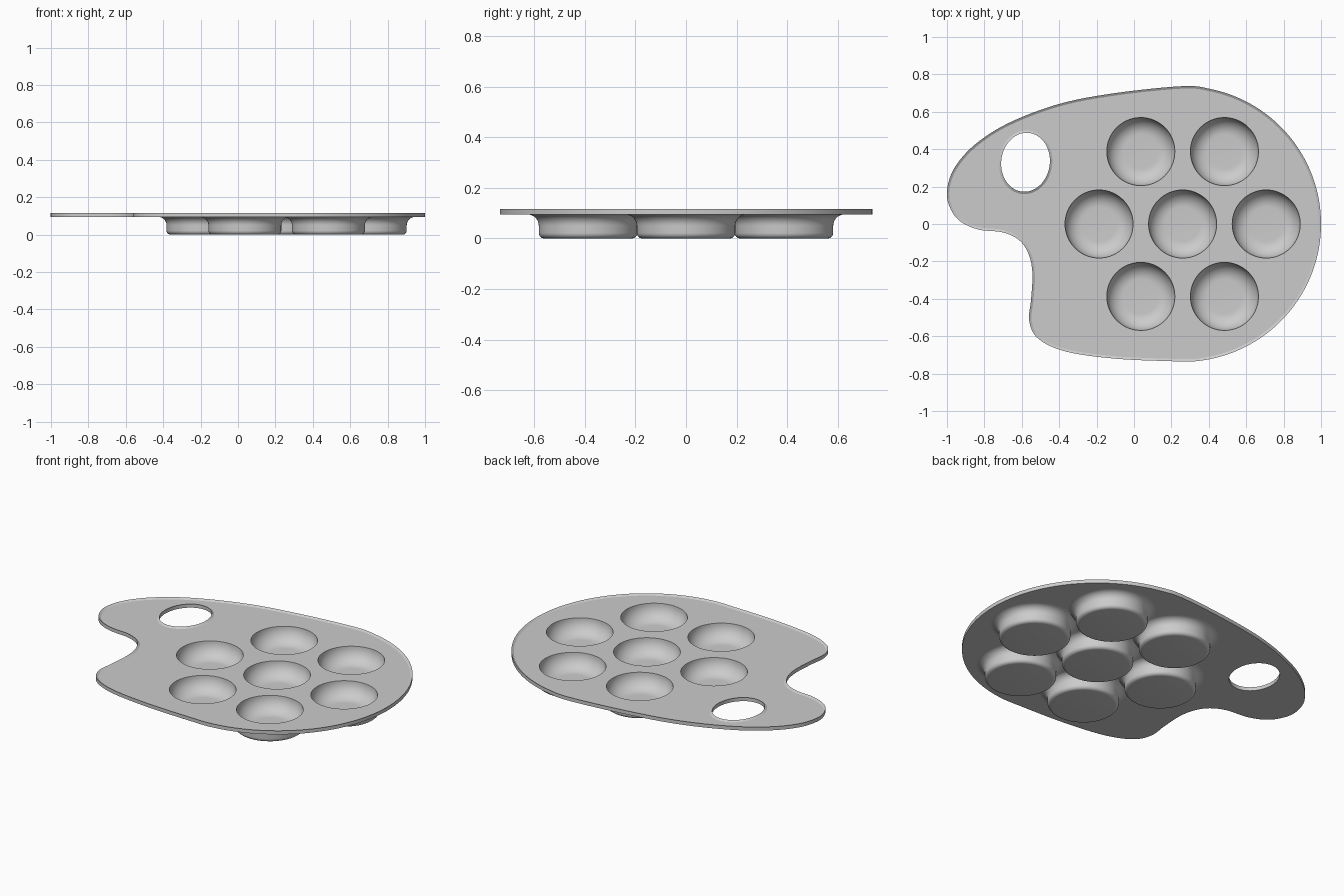
import bpy, bmesh, math
from mathutils import Vector

cube = bpy.data.objects.get("Cube")
if cube:
    bpy.data.objects.remove(cube, do_unlink=True)

BASE, FLOOR, LIP = 0.095, 0.109, 0.117   # plate underside, top surface, raised edge
LIP_W = 0.013
WELL_R, STEPS = 0.182, 64

grey = bpy.data.materials.new("plain grey")
grey.use_nodes = True
grey.diffuse_color = (0.6, 0.6, 0.6, 1)
grey.node_tree.nodes["Principled BSDF"].inputs["Base Color"].default_value = (0.6, 0.6, 0.6, 1)


def finish(bm, name, angle):
    mesh = bpy.data.meshes.new(name)
    bm.to_mesh(mesh)
    bm.free()
    mesh.materials.append(grey)
    obj = bpy.data.objects.new(name, mesh)
    bpy.context.collection.objects.link(obj)
    bpy.ops.object.select_all(action='DESELECT')
    obj.select_set(True)
    bpy.context.view_layer.objects.active = obj
    bpy.ops.object.shade_smooth_by_angle(angle=math.radians(angle))
    return obj


def arc(cx, cy, rx, ry, start, end, n):
    """Points along an elliptical arc, angles in degrees, ends included."""
    angles = [math.radians(start + (end - start) * i / n) for i in range(n + 1)]
    return [Vector((cx + rx * math.cos(a), cy + ry * math.sin(a))) for a in angles]


def smooth_loop(pts, sub=6):
    """Closed Catmull-Rom curve through the points."""
    out, n = [], len(pts)
    for i in range(n):
        a, b, c, d = (pts[(i + k) % n] for k in (-1, 0, 1, 2))
        for s in range(sub):
            t = s / sub
            out.append(0.5 * (2 * b + (c - a) * t + (2 * a - 5 * b + 4 * c - d) * t * t
                              + (3 * b - a - 3 * c + d) * t ** 3))
    return out


def inset(pts, dist):
    """Move a loop towards its left side."""
    out = []
    for i, p in enumerate(pts):
        t = (pts((i + 1) % len(pts)) if callable(pts) else pts[(i + 1) % len(pts)]) - pts[i - 1]
        out.append(p + Vector((-t.y, t.x)).normalized() * dist)
    return out


def ring(bm, pts, z):
    verts = [bm.verts.new((p.x, p.y, z)) for p in pts]
    edges = [bm.edges.new((verts[i - 1], verts[i])) for i in range(len(verts))]
    return verts, edges


def bridge(bm, a, b):
    for i in range(len(a)):
        bm.faces.new((a[i - 1], a[i], b[i], b[i - 1]))


# Outline: a round right side, then a thumb notch and a long lobe on the other
lobe = [(-0.1, 0.70), (-0.4, 0.642), (-0.67, 0.54), (-0.85, 0.425), (-0.96, 0.3),
        (-1.0, 0.18), (-0.985, 0.09), (-0.93, 0.015), (-0.83, -0.03), (-0.7, -0.045),
        (-0.61, -0.09), (-0.56, -0.17), (-0.543, -0.27), (-0.55, -0.4), (-0.56, -0.52),
        (-0.51, -0.615), (-0.36, -0.683), (-0.1, -0.72)]
outline = smooth_loop(arc(0.26, 0, 0.74, 0.737, -96, 90, 16) + [Vector(p) for p in lobe])

# Thumb hole: a slightly tilted oval, running clockwise
thumb = []
for p in arc(0, 0, 0.13, 0.158, 360, 0, STEPS)[:-1]:
    c, s = math.cos(-0.13), math.sin(-0.13)
    thumb.append(Vector((-0.58 + c * p.x - s * p.y, 0.33 + s * p.x + c * p.y)))

# Wells: one in the middle and six around it
wells = [(0.26, 0)] + [(0.26 + 0.447 * math.cos(i * math.pi / 3),
                        0.447 * math.sin(i * math.pi / 3)) for i in range(6)]

# Plate with raised edges, open where the wells drop through
bm = bmesh.new()
top_edges, base_edges = [], []
for loop in (outline, thumb):
    low, low_edges = ring(bm, loop, BASE)
    high, _ = ring(bm, loop, LIP)
    inner, inner_edges = ring(bm, inset(loop, LIP_W), FLOOR)
    bridge(bm, low, high)
    bridge(bm, high, inner)
    base_edges += low_edges
    top_edges += inner_edges
for x, y in wells:
    circle = arc(x, y, WELL_R, WELL_R, 0, 360, STEPS)[:-1]
    top_edges += ring(bm, circle, FLOOR)[1]
    base_edges += ring(bm, circle, BASE)[1]
for edges, up in ((top_edges, 1), (base_edges, -1)):
    made = bmesh.ops.triangle_fill(bm, use_beauty=True, edges=edges, normal=(0, 0, up))
    for f in made["geom"]:
        if isinstance(f, bmesh.types.BMFace):
            f.normal_update()
            if f.normal.z * up < 0:
                f.normal_flip()
finish(bm, "palette_plate", 25)

# Cup profile: bowl inside, rounded foot, straight wall and a flare under the plate
profile = ([Vector((0, 0.018))]
           + arc(WELL_R - 0.09, FLOOR, 0.09, FLOOR - 0.018, -90, 0, 12))
outside = ([Vector((0, 0))] + arc(0.173, 0.022, 0.022, 0.022, -90, 0, 6)
           + arc(0.24, 0.05, 0.045, BASE - 0.05, 180, 90, 8))


def revolve(bm, pts, x, y, flip):
    """Turn a profile, starting on the axis, into a round surface."""
    centre = bm.verts.new((x, y, pts[0].y))
    rings = [[bm.verts.new((p.x + x, p.y + y, q.y))
              for p in arc(0, 0, q.x, q.x, 0, 360, STEPS)[:-1]] for q in pts[1:]]
    faces = [bm.faces.new((centre, rings[0][i - 1], rings[0][i])) for i in range(STEPS)]
    for a, b in zip(rings, rings[1:]):
        faces += [bm.faces.new((a[i], a[i - 1], b[i - 1], b[i])) for i in range(STEPS)]
    if flip:
        bmesh.ops.reverse_faces(bm, faces=faces)


for i, (x, y) in enumerate(wells):
    bm = bmesh.new()
    revolve(bm, profile, x, y, False)
    revolve(bm, outside, x, y, True)
    finish(bm, f"paint_well_{i + 1}", 40)
